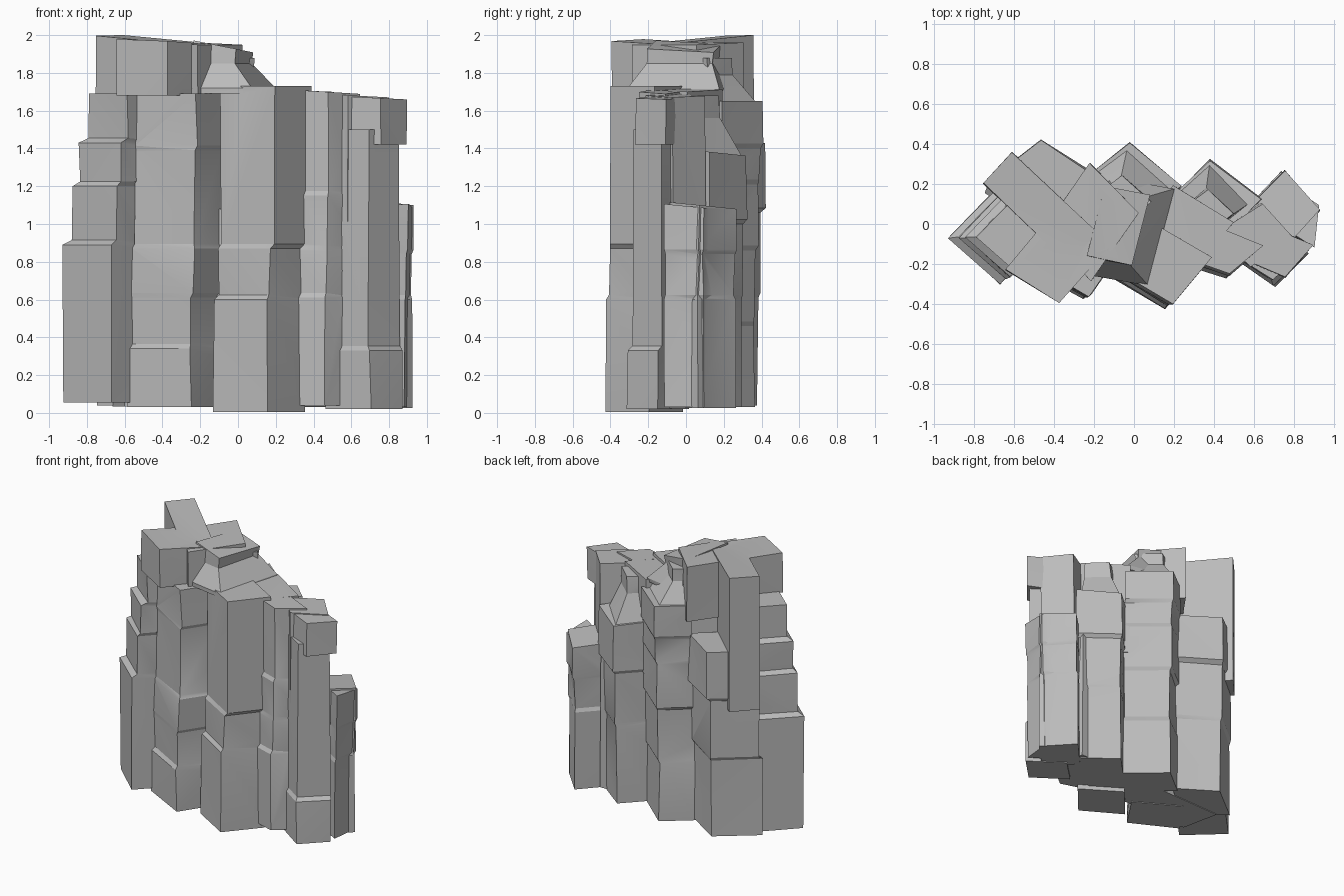
import bpy, bmesh, random
from mathutils import Vector

random.seed(4)
if "Cube" in bpy.data.objects:
    bpy.data.objects.remove(bpy.data.objects["Cube"])

stone = bpy.data.materials.new("grey stone")
stone.use_nodes = True
stone.diffuse_color = (0.5, 0.5, 0.5, 1)
stone.node_tree.nodes["Principled BSDF"].inputs["Base Color"].default_value = stone.diffuse_color

ROUGHNESS = 0.006  # sideways wobble of every corner


def column(name, left, nose, right, base, top, ledges=(), lean=(0, 0), taper=1, tilt=(0, 0), step=0.025):
    """Four-sided stone column: three corners give its plan, ledges split it into blocks.
    The blocks are alternately wide and narrow, and shift along the lean as they rise."""
    left, nose, right = Vector(left), Vector(nose), Vector(right)
    plan = [left, nose, right, left + right - nose]
    middle = (left + right) / 2
    bottoms = [base] + [z + step for z in ledges]
    tops = list(ledges) + [top]
    bm = bmesh.new()
    rings = []
    for i, heights in enumerate(zip(bottoms, tops)):
        rise = i / max(len(ledges), 1)
        size = (1 + (taper - 1) * rise) * (0.96 if i % 2 else 1)
        for z in heights:
            ring = []
            for corner in plan:
                arm = (corner - middle) * size
                spot = middle + arm + Vector(lean) * rise
                lift = arm.dot(Vector(tilt)) if z == top else 0
                wobble = [random.uniform(-ROUGHNESS, ROUGHNESS) for axis in "xy"]
                ring.append(bm.verts.new((spot.x + wobble[0], spot.y + wobble[1], z + lift)))
            rings.append(ring)
    for low, high in zip(rings, rings[1:]):
        for k in range(4):
            n = (k + 1) % 4
            bm.faces.new((low[k], low[n], high[n], high[k]))
    bm.faces.new(rings[0])
    bm.faces.new(rings[-1])
    bmesh.ops.triangulate(bm, faces=bm.faces[:])
    bmesh.ops.recalc_face_normals(bm, faces=bm.faces)
    mesh = bpy.data.meshes.new(name)
    bm.to_mesh(mesh)
    bm.free()
    mesh.materials.append(stone)
    block = bpy.data.objects.new(name, mesh)
    bpy.context.collection.objects.link(block)
    return block


def fuse(part):
    """Join a column into the cliff so that one outer skin remains."""
    union = cliff.modifiers.new("fuse", "BOOLEAN")
    union.operation = "UNION"
    union.solver = "EXACT"
    union.object = part
    bpy.ops.object.modifier_apply(modifier=union.name)
    bpy.data.objects.remove(part)


# Inner mass that ties the columns together
cliff = column("rock_cliff", (-.66, .12), (-.6, -.17), (.66, -.14), .035, 1.08)
bpy.context.view_layer.objects.active = cliff
fuse(column("upper_mass", (-.5, .1), (-.45, -.15), (.2, -.14), 1, 1.67))

# Front row, from the model's right end to its left
fuse(column("end_column", (-.93, -.07), (-.67, -.3), (-.38, 0), .055, 1.69,
            (.89, 1.2, 1.43), lean=(.08, 0), taper=.8))
fuse(column("front_column", (-.58, -.19), (-.25, -.37), (-.08, -.12), .03, 1.69,
            (.34, .61, .87, 1.39), lean=(.03, .01)))
fuse(column("centre_column", (-.13, -.25), (.15, -.42), (.35, -.19), .005, 1.73,
            (.6, .87), lean=(.04, .02)))
fuse(column("inner_column", (.25, -.2), (.46, -.27), (.64, -.12), .04, 1.7,
            (.61, .86, 1.15), lean=(.02, .02), tilt=(-.06, 0)))
fuse(column("outer_column", (.46, -.15), (.7, -.31), (.87, -.15), .02, 1.5,
            (.33,), lean=(-.01, .02)))
fuse(column("outer_cap", (.47, -.14), (.76, -.27), (.89, -.11), 1.42, 1.67, tilt=(-.05, 0)))

# Low columns at the model's left end
fuse(column("low_end_column", (.55, .06), (.74, .26), (.92, .06), .025, 1.1,
            (.6, .84), lean=(.01, .01), tilt=(0, -.1)))
fuse(column("low_end_side", (.72, .21), (.905, .09), (.885, -.12), .03, 1.09,
            (.6, .84), lean=(.015, 0), tilt=(0, -.1)))

# Back row
fuse(column("back_short_column", (.2, .13), (.37, .29), (.63, .09), .03, 1.38,
            (.6, 1), lean=(.01, .03), tilt=(0, -.1)))
fuse(column("back_short_cap", (.21, .15), (.38, .29), (.58, .1), 1.33, 1.68,
            (1.36,), lean=(-.02, -.06), taper=.7, step=.2))
fuse(column("back_middle_column", (-.23, .2), (-.03, .36), (.23, .14), .03, 1.65,
            (.46, .86, 1.21, 1.4), lean=(.01, .05)))
fuse(column("back_middle_cap", (-.21, .24), (-.03, .38), (.2, .17), 1.62, 1.88,
            (1.64,), lean=(-.04, -.07), taper=.65, step=.15))
fuse(column("back_tall_column", (-.75, .16), (-.48, .38), (-.19, .19), .04, 1.43,
            (.61, 1.06), lean=(.01, .045)))

# Lower plateau
fuse(column("plateau", (0, -.05), (.2, .19), (.5, .01), 1, 1.71, tilt=(-.04, 0)))
fuse(column("plateau_end", (.42, -.04), (.64, .1), (.8, -.07), 1, 1.68, tilt=(-.05, 0)))

# Summit blocks, overhanging at the front
fuse(column("summit_back", (-.755, .2), (-.61, .36), (-.18, -.04), 1, 1.978, tilt=(-.04, .06)))
fuse(column("summit_front", (-.64, -.23), (-.37, -.39), (-.14, -.12), 1.68, 1.965, tilt=(-.05, -.02)))
fuse(column("summit_middle", (-.45, -.03), (-.22, .31), (.02, .06), 1.55, 1.955, tilt=(-.03, .02)))
fuse(column("summit_slope", (-.24, -.25), (.07, -.31), (.2, .17), 1.69, 1.94,
            (1.72,), lean=(-.06, .03), taper=.75, tilt=(-.2, 0), step=.13))

bpy.ops.object.select_all(action="DESELECT")
cliff.select_set(True)
bpy.ops.object.shade_smooth_by_angle(angle=0.35)
